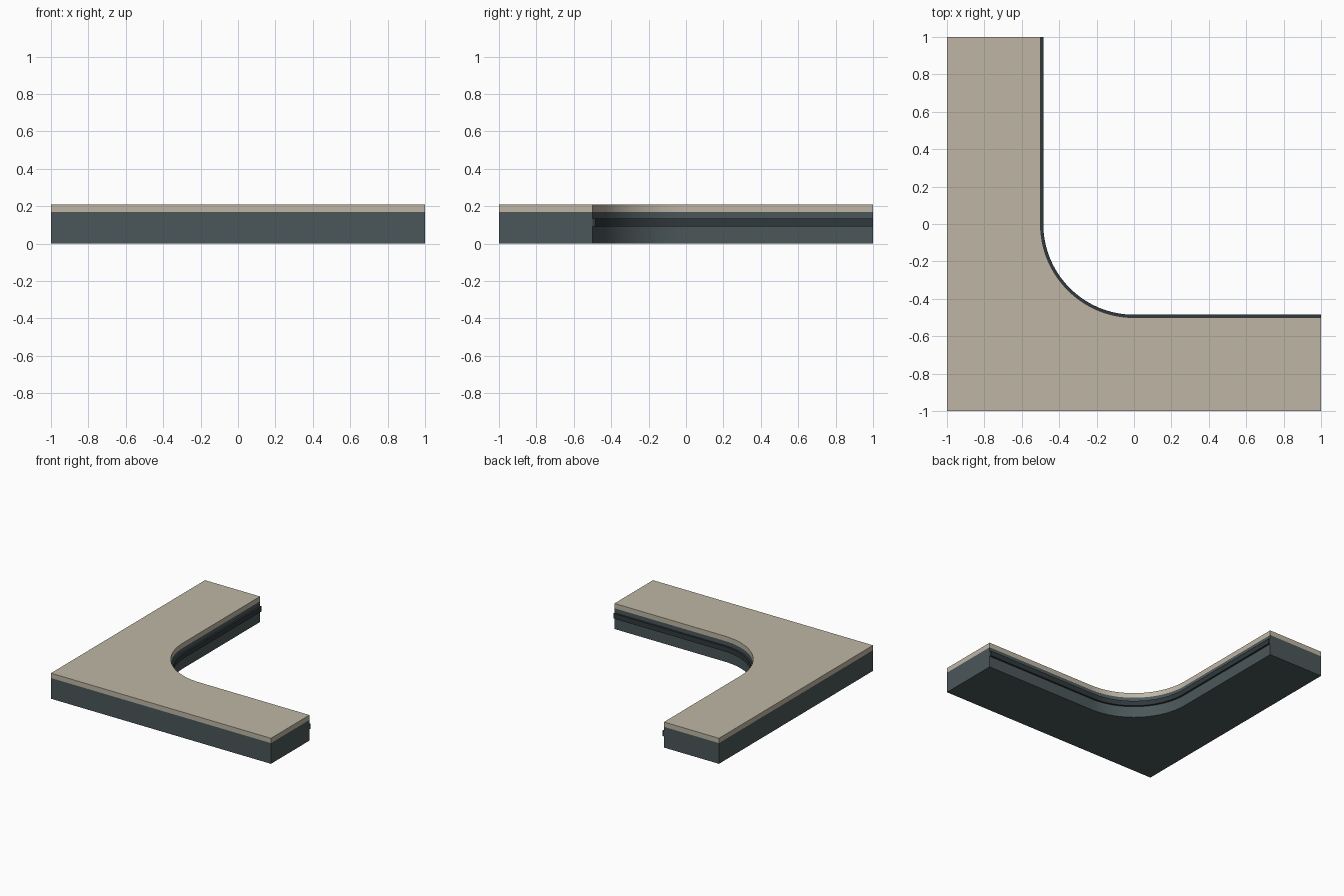
import bpy, bmesh, math

if "Cube" in bpy.data.objects:
    bpy.data.objects.remove(bpy.data.objects["Cube"])

def material(name, rgb):
    m = bpy.data.materials.new(name)
    m.diffuse_color = (*rgb, 1)
    m.use_nodes = True
    m.node_tree.nodes["Principled BSDF"].inputs["Base Color"].default_value = m.diffuse_color
    return m

def inner_edge(r, n=32):
    # straight leg, quarter arc about the origin, straight leg
    arc = [(r * math.cos(a), r * math.sin(a))
           for a in (math.pi * (1 + 0.5 * i / n) for i in range(n + 1))]
    return [(-r, 1)] + arc + [(1, -r)]

def extrude(name, outline, z0, z1, mat):
    bm = bmesh.new()
    face = bm.faces.new([bm.verts.new((x, y, z0)) for x, y in outline])
    ext = bmesh.ops.extrude_face_region(bm, geom=[face])
    top = [v for v in ext["geom"] if isinstance(v, bmesh.types.BMVert)]
    bmesh.ops.translate(bm, verts=top, vec=(0, 0, z1 - z0))
    bmesh.ops.recalc_face_normals(bm, faces=bm.faces)
    me = bpy.data.meshes.new(name)
    bm.to_mesh(me)
    bm.free()
    me.materials.append(mat)
    ob = bpy.data.objects.new(name, me)
    bpy.context.collection.objects.link(ob)
    bpy.ops.object.select_all(action='DESELECT')
    ob.select_set(True)
    bpy.context.view_layer.objects.active = ob
    bpy.ops.object.shade_smooth_by_angle(angle=math.radians(30))

slate = material("slate", (0.07, 0.095, 0.1))
tan = material("tan", (0.52, 0.47, 0.375))
dark = material("dark_trim", (0.03, 0.04, 0.045))

corner = inner_edge(0.5) + [(1, -1), (-1, -1), (-1, 1)]

# L-shaped base and floor slab
extrude("platform_base", corner, 0, 0.17, slate)
extrude("floor_slab", corner, 0.17, 0.21, tan)

# trim rail along the inner edge
extrude("edge_rail", inner_edge(0.485) + inner_edge(0.502)[::-1], 0.092, 0.134, dark)
